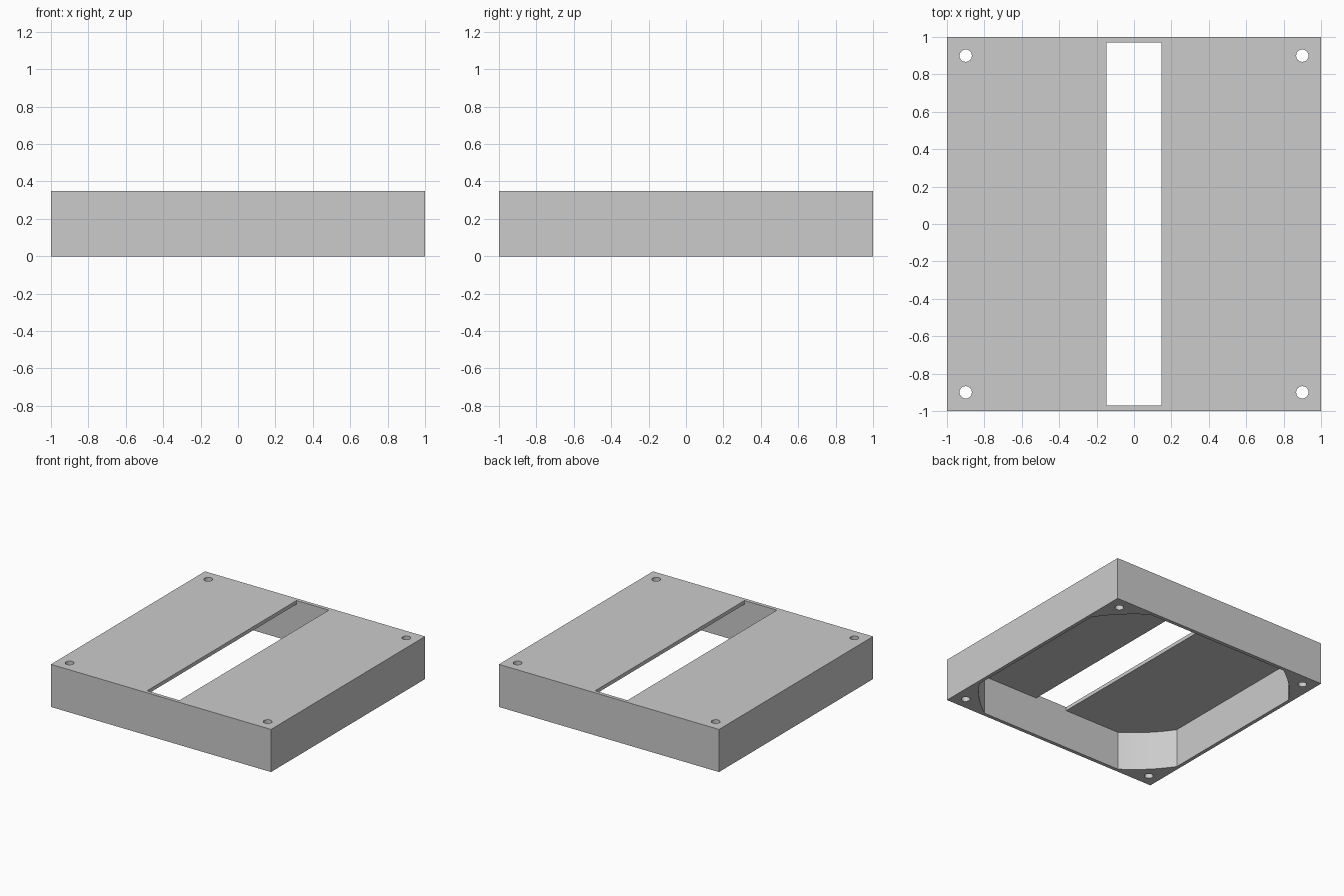
import bpy
import bmesh
from math import acos, cos, sin, pi

cube = bpy.data.objects.get("Cube")
if cube:
    bpy.data.objects.remove(cube, do_unlink=True)

HEIGHT = 0.35
CEILING = 0.32        # underside of the top plate
INNER = 0.97          # half width inside the side walls
BORE = 1.17           # radius that rounds the cavity corners
SLOT = 0.147          # half width of the slot
HOLE_POS, HOLE_R = 0.9, 0.033

grey = bpy.data.materials.new("plain grey")
grey.use_nodes = True
colour = (0.6, 0.6, 0.6, 1)
grey.diffuse_color = colour
grey.node_tree.nodes["Principled BSDF"].inputs["Base Color"].default_value = colour


def prisms(name, outlines, z0, z1):
    """Object made of closed outlines extruded from z0 to z1."""
    bm = bmesh.new()
    for outline in outlines:
        face = bm.faces.new([bm.verts.new((x, y, z0)) for x, y in outline])
        top = bmesh.ops.extrude_face_region(bm, geom=[face])["geom"]
        verts = [v for v in top if isinstance(v, bmesh.types.BMVert)]
        bmesh.ops.translate(bm, verts=verts, vec=(0, 0, z1 - z0))
    bmesh.ops.recalc_face_normals(bm, faces=bm.faces[:])
    mesh = bpy.data.meshes.new(name)
    bm.to_mesh(mesh)
    bm.free()
    mesh.materials.append(grey)
    obj = bpy.data.objects.new(name, mesh)
    bpy.context.scene.collection.objects.link(obj)
    return obj


def rect(hx, hy):
    return [(-hx, -hy), (hx, -hy), (hx, hy), (-hx, hy)]


def circle(cx, cy, r, n=32):
    return [(cx + r * cos(2 * pi * i / n), cy + r * sin(2 * pi * i / n)) for i in range(n)]


# Cavity outline: a square whose corners follow a large circle
start = acos(INNER / BORE)
steps = 10
cavity = []
for quarter in range(4):
    for i in range(steps + 1):
        a = quarter * pi / 2 + start + (pi / 2 - 2 * start) * i / steps
        cavity.append(tuple(max(-INNER, min(INNER, c)) for c in (BORE * cos(a), BORE * sin(a))))

# Square housing, then the cavity, top slot and corner screw holes
housing = prisms("housing", [rect(1, 1)], 0, HEIGHT)
cutters = [
    prisms("cavity_cutter", [cavity], -0.1, CEILING),
    prisms("slot_cutter", [rect(SLOT, INNER)], 0.2, 0.5),
    prisms("screw_hole_cutter",
           [circle(sx * HOLE_POS, sy * HOLE_POS, HOLE_R) for sx in (-1, 1) for sy in (-1, 1)],
           -0.1, 0.5),
]
for cutter in cutters:
    cutter.hide_render = True
    cut = housing.modifiers.new(cutter.name, "BOOLEAN")
    cut.operation = "DIFFERENCE"
    cut.solver = "EXACT"
    cut.object = cutter

# Bake the cuts and drop the cutters
graph = bpy.context.evaluated_depsgraph_get()
graph.update()
result = bpy.data.meshes.new_from_object(housing.evaluated_get(graph))
housing.modifiers.clear()
housing.data = result
for cutter in cutters:
    bpy.data.objects.remove(cutter, do_unlink=True)

# Round holes and corners shade smoothly, hard edges stay sharp
bpy.ops.object.select_all(action="DESELECT")
housing.select_set(True)
bpy.context.view_layer.objects.active = housing
bpy.ops.object.shade_smooth_by_angle(angle=pi / 9)
